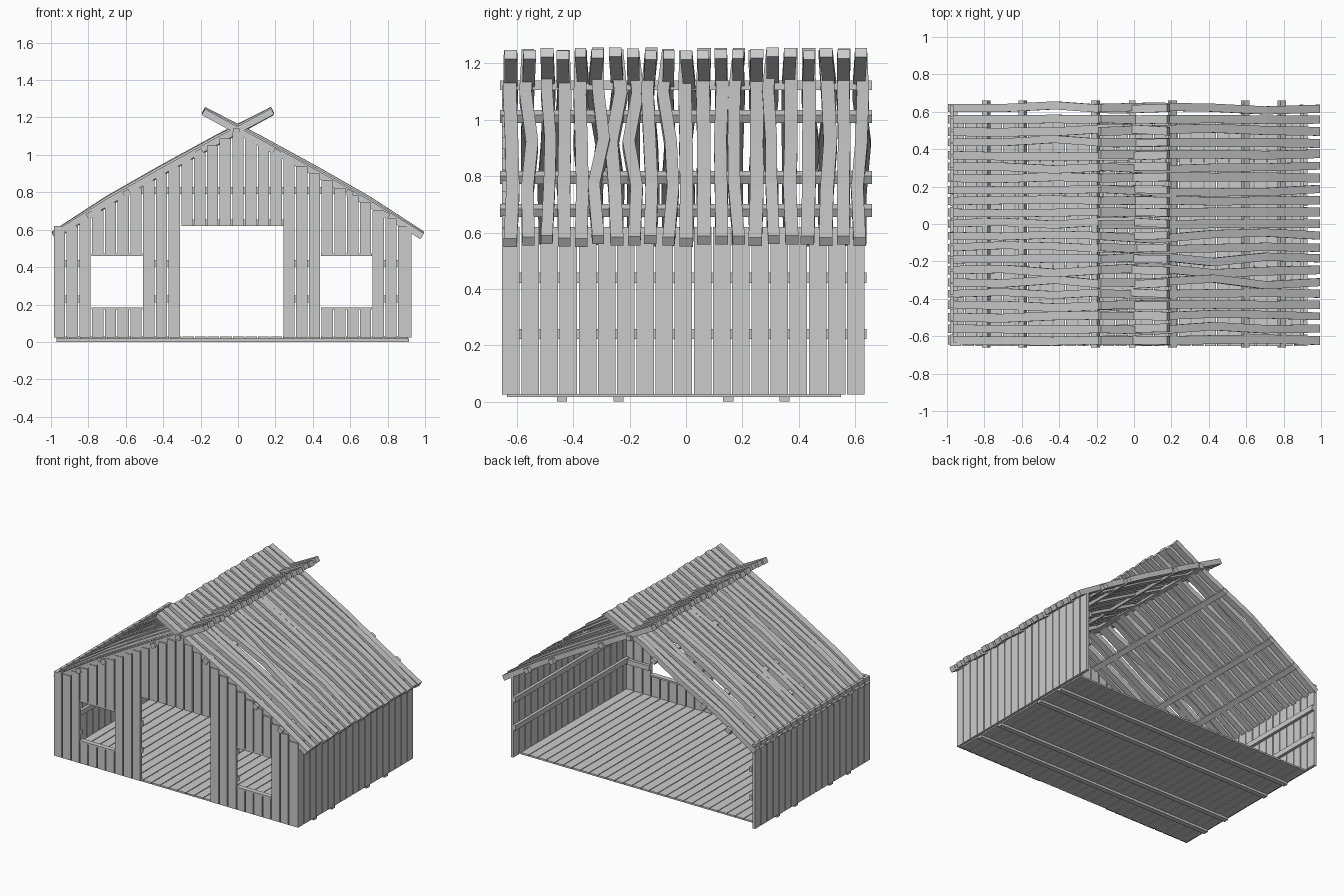
import bpy, bmesh, random
from mathutils import Vector

random.seed(4)
cube = bpy.data.objects.get("Cube")
if cube:
    bpy.data.objects.remove(cube, do_unlink=True)

wood = bpy.data.materials.new("pale grey wood")
wood.use_nodes = True
wood.diffuse_color = (0.6, 0.6, 0.6, 1)
wood.node_tree.nodes["Principled BSDF"].inputs["Base Color"].default_value = (0.6, 0.6, 0.6, 1)


def loft(bm, rings):
    """Skin a chain of four-cornered rings and cap both ends."""
    loops = [[bm.verts.new(p) for p in ring] for ring in rings]
    for a, b in zip(loops, loops[1:]):
        for i in range(4):
            j = (i + 1) % 4
            bm.faces.new((a[i], a[j], b[j], b[i]))
    bm.faces.new(loops[0][::-1])
    bm.faces.new(loops[-1])


def box(bm, x0, x1, y0, y1, z0, z1):
    loft(bm, [[(x0, y0, z), (x1, y0, z), (x1, y1, z), (x0, y1, z)] for z in (z0, z1)])


def finish(bm, name):
    bmesh.ops.recalc_face_normals(bm, faces=bm.faces)
    mesh = bpy.data.meshes.new(name)
    bm.to_mesh(mesh)
    bm.free()
    mesh.materials.append(wood)
    obj = bpy.data.objects.new(name, mesh)
    bpy.context.collection.objects.link(obj)


# Roof centre line, from eave to crossed tip
SLOPE = [(-0.985, 0.57), (-0.7, 0.75), (-0.42, 0.91), (-0.1, 1.085), (0.185, 1.235)]


def roof_z(x):
    x = -abs(x)
    for (xa, za), (xb, zb) in zip(SLOPE, SLOPE[1:]):
        if x <= xb:
            return za + (zb - za) * (x - xa) / (xb - xa)
    return SLOPE[-1][1]


PITCH = 0.0682
GAP = 0.004
LEFT, RIGHT = -0.985, 0.927
FRONT, BACK = -0.652, 0.64
THICK = 0.02
SILL, LINTEL, DOOR_TOP, BASE = 0.185, 0.46, 0.62, 0.025

# Front wall planks, leaving a doorway and two windows
bm = bmesh.new()
for i in range(28):
    x0 = LEFT + i * PITCH
    x1 = x0 + PITCH - 2 * GAP
    top = max(0.62, roof_z((x0 + x1) / 2) - 0.015)
    if 10 <= i <= 17:
        spans = [(DOOR_TOP, top)]
    elif 3 <= i <= 6 or 21 <= i <= 24:
        spans = [(BASE, SILL - 0.012), (LINTEL, top)]
    else:
        spans = [(BASE, top)]
    for z0, z1 in spans:
        box(bm, x0, x1, FRONT, FRONT + THICK, z0, z1)
finish(bm, "front_wall_planks")

# Window frames
bm = bmesh.new()
for i in (3, 21):
    x0 = LEFT + i * PITCH - GAP
    x1 = x0 + 4 * PITCH
    for z0 in (SILL - 0.012, LINTEL):
        box(bm, x0, x1, FRONT, FRONT + 0.035, z0, z0 + 0.012)
finish(bm, "window_sills_and_lintels")

# Rails on the inside of the front wall
bm = bmesh.new()
y0 = FRONT + THICK
for z in (0.23, 0.42):
    for a, b in ((0, 3), (7, 10), (18, 21), (25, 28)):
        box(bm, LEFT + a * PITCH, LEFT + b * PITCH - 2 * GAP, y0, y0 + 0.02, z - 0.018, z + 0.018)
box(bm, -0.58, 0.56, y0, y0 + 0.02, 0.79, 0.828)
box(bm, LEFT + 10 * PITCH, LEFT + 18 * PITCH, y0, y0 + 0.02, DOOR_TOP, DOOR_TOP + 0.035)
finish(bm, "front_wall_rails")

# Side walls with two inner rails each
for name, x0, inner in (("right", LEFT, LEFT + THICK), ("left", RIGHT - THICK, RIGHT - 2 * THICK)):
    bm = bmesh.new()
    for i in range(19):
        y = FRONT + i * 0.068
        box(bm, x0, x0 + THICK, y, y + 0.068 - 1.5 * GAP, BASE, 0.62)
    finish(bm, name + "_wall_planks")
    bm = bmesh.new()
    for z in (0.24, 0.44):
        box(bm, inner, inner + THICK, FRONT + THICK, BACK, z - 0.018, z + 0.018)
    finish(bm, name + "_wall_rails")

# Floor planks run front to back on four joists
bm = bmesh.new()
for i in range(28):
    x = -0.97 + i * 0.0673
    box(bm, x, x + 0.062, -0.635, 0.55, 0.016, 0.028)
finish(bm, "floor_planks")
bm = bmesh.new()
for y in (-0.44, -0.24, 0.15, 0.35):
    box(bm, -0.97, 0.915, y - 0.018, y + 0.018, 0, 0.018)
finish(bm, "floor_joists")

# Crooked roof boards, crossing at the ridge
for name, side in (("right", 1), ("left", -1)):
    bm = bmesh.new()
    for i in range(21):
        y = -0.62 + i * 0.062
        crooked = random.choice((0.3, 1, 1))
        lift = random.uniform(-0.012, 0.012)
        half = random.uniform(0.02, 0.024)
        rings = []
        for k, (x, z) in enumerate(SLOPE):
            a, b = SLOPE[max(k - 1, 0)], SLOPE[min(k + 1, 4)]
            normal = Vector((a[1] - b[1], 0, b[0] - a[0])).normalized() * 0.018
            inside = 0 < k < 4
            sway = crooked * random.uniform(-0.02, 0.02) if inside else random.uniform(-0.004, 0.004)
            centre = Vector((x, y + sway, z + (lift if inside else lift * 0.5)))
            wide = Vector((0, half, 0))
            ring = [centre + normal + wide, centre + normal - wide,
                    centre - normal - wide, centre - normal + wide]
            rings.append([(p.x * side, p.y, p.z) for p in ring])
        loft(bm, rings)
    finish(bm, name + "_roof_boards")

# Purlins tying the boards together
bm = bmesh.new()
for side in (1, -1):
    for x in (-0.79, -0.595, -0.205):
        c = Vector((x, 0, roof_z(x) - 0.015))
        u = Vector((0.5, 0, 0.29)).normalized() * 0.018
        v = Vector((-u.z, 0, u.x)) * 0.9
        corners = [c + u + v, c - u + v, c - u - v, c + u - v]
        loft(bm, [[(p.x * side, y, p.z) for p in corners] for y in (-0.66, 0.66)])
box(bm, -0.028, 0.008, -0.66, 0.66, 1.105, 1.14)
finish(bm, "roof_purlins")
